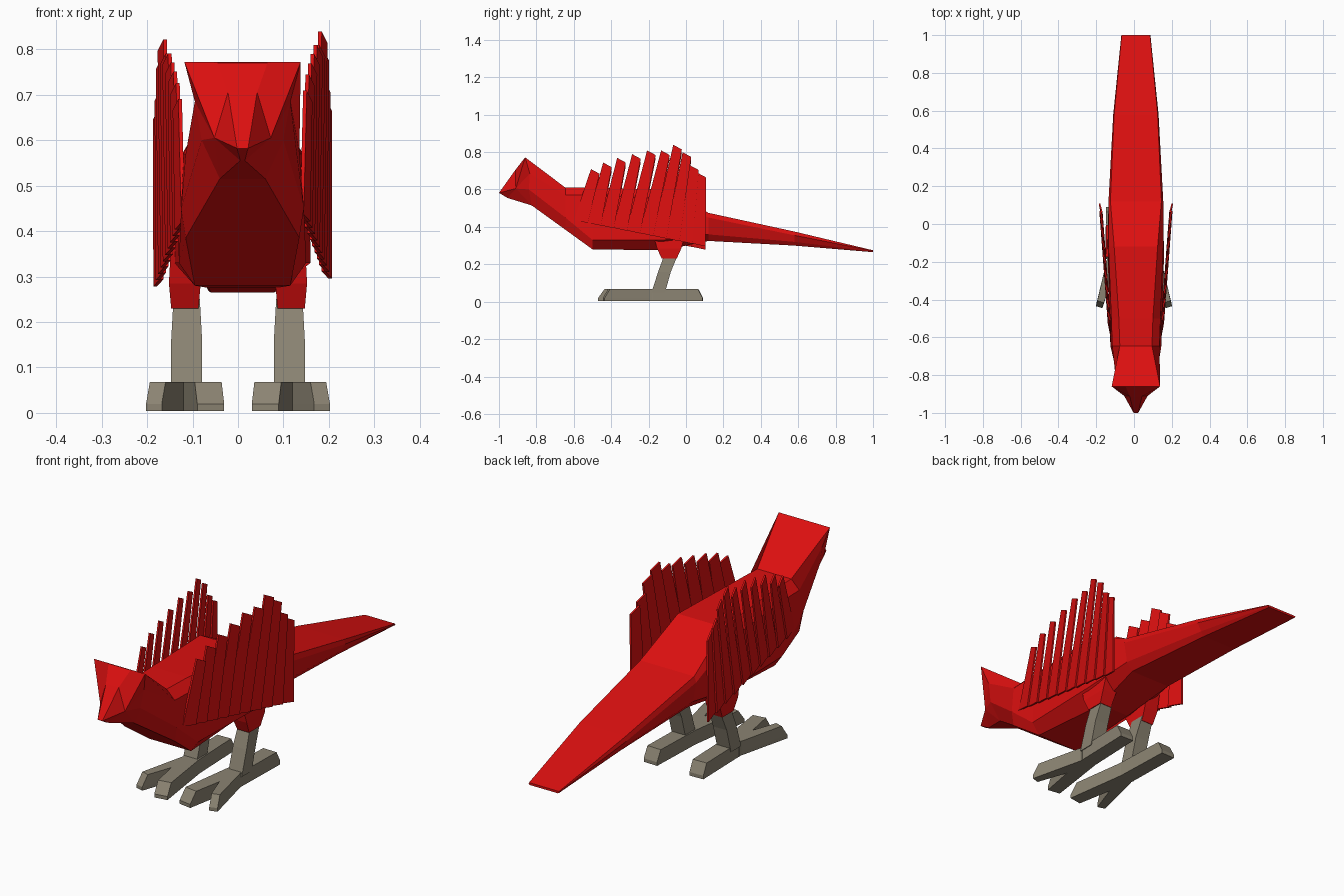
import bpy
import bmesh
from mathutils import Vector

cube = bpy.data.objects.get("Cube")
if cube:
    bpy.data.objects.remove(cube, do_unlink=True)


def make_material(name, colour):
    mat = bpy.data.materials.new(name)
    mat.use_nodes = True
    mat.diffuse_color = colour
    mat.node_tree.nodes["Principled BSDF"].inputs["Base Color"].default_value = colour
    return mat


RED = make_material("cardinal_red", (0.72, 0.005, 0.005, 1))
TAUPE = make_material("leg_taupe", (0.26, 0.23, 0.17, 1))


def finish(name, bm, mat):
    bmesh.ops.remove_doubles(bm, verts=bm.verts, dist=0.0005)
    bmesh.ops.recalc_face_normals(bm, faces=bm.faces)
    mesh = bpy.data.meshes.new(name)
    bm.to_mesh(mesh)
    bm.free()
    mesh.materials.append(mat)
    obj = bpy.data.objects.new(name, mesh)
    bpy.context.collection.objects.link(obj)
    return obj


def bridge(bm, rings):
    """Skin a list of equal-length closed rings and cap both ends."""
    loops = [[bm.verts.new(p) for p in ring] for ring in rings]
    count = len(loops[0])
    for a, b in zip(loops, loops[1:]):
        for i in range(count):
            j = (i + 1) % count
            bm.faces.new((a[i], a[j], b[j], b[i]))
    bm.faces.new(loops[0])
    bm.faces.new(loops[-1])


def prism(name, rings, mat):
    bm = bmesh.new()
    bridge(bm, rings)
    return finish(name, bm, mat)


def rect(cx, cy, z, wx, wy):
    return [(cx + sx * wx, cy + sy * wy, z)
            for sx, sy in ((-1, -1), (1, -1), (1, 1), (-1, 1))]


BODY_X = 0.01

# Body, neck and tail: y, then (half width, z) of top, shoulder, flank, belly
SECTIONS = [
    (-0.645, (.085, .61), (.125, .57), (.135, .45), (.125, .385)),
    (-0.5, (.09, .61), (.13, .57), (.14, .33), (.105, .28)),
    (-0.12, (.115, .60), (.145, .55), (.15, .33), (.075, .275)),
    (0.12, (.135, .475), (.145, .45), (.13, .36), (.1, .325)),
    (0.58, (.115, .375), (.12, .355), (.1, .32), (.085, .30)),
    (1.0, (.075, .275), (.077, .272), (.075, .268), (.07, .265)),
]
# Back of the head, leaning forward at the crest
neck = [(.128, -.86, .772), (.105, -.835, .685), (.09, -.84, .6), (.05, -.825, .515)]


def full_ring(half):
    pts = [Vector(p) for p in half]
    ring = pts + [Vector((-p.x, p.y, p.z)) for p in reversed(pts)]
    return [p + Vector((BODY_X, 0, 0)) for p in ring]


rings = [full_ring(neck)]
for y, *profile in SECTIONS:
    rings.append(full_ring([(w, y, z) for w, z in profile]))
body = prism("body", rings, RED)

# Head: crest, face and beak, mirrored from one side
HEAD = {
    "crest": neck[0], "temple": neck[1], "jaw": neck[2], "chin": neck[3],
    "crest_mid": (.055, -.86, .77), "brow": (.032, -.912, .705),
    "cheek": (.062, -.91, .605), "tip": (.012, -1.0, .582),
    "beak_under": (.005, -.955, .555),
}
FACES = ["crest crest_mid brow cheek", "crest cheek temple", "temple cheek jaw",
         "jaw cheek chin", "brow tip cheek", "cheek tip beak_under",
         "cheek beak_under chin"]
CENTRE = ["crest_mid brow", "brow tip", "tip beak_under", "beak_under chin"]
bm = bmesh.new()
both = []
for side in (1, -1):
    verts = {k: bm.verts.new((side * x + BODY_X, y, z)) for k, (x, y, z) in HEAD.items()}
    both.append(verts)
    for face in FACES:
        bm.faces.new([verts[k] for k in face.split()])
for pair in CENTRE:
    a, b = pair.split()
    bm.faces.new((both[0][a], both[0][b], both[1][b], both[1][a]))
finish("head", bm, RED)

# Wings: overlapping slat feathers along a slanted lower edge
TIPS = [(-.47, .70), (-.405, .735), (-.33, .76), (-.25, .78), (-.17, .80),
        (-.095, .80), (-.03, .83), (.02, .79), (.06, .72), (.1, .68)]


def wing_x(y):
    return 0.187 + 0.075 * (y - 0.1)


for side, label in ((1, "left"), (-1, "right")):
    bm = bmesh.new()
    for i, (tip_y, tip_z) in enumerate(TIPS):
        t = i / (len(TIPS) - 1)
        root_y = -0.565 + 0.63 * t
        root_z = 0.42 - 0.125 * t
        lift = 0.009 * side
        outline = [(root_y - .035, root_z + .008, -.004), (root_y + .04, root_z - .008, .005),
                   (tip_y + .008, tip_z - .025, .005), (tip_y - .038, tip_z, -.004)]
        layers = []
        for thick in (-.004, .004):
            layers.append([(side * (wing_x(y) + off + thick) + BODY_X, y, z + lift)
                           for y, z, off in outline])
        bridge(bm, layers)
    bmesh.ops.recalc_face_normals(bm, faces=bm.faces)
    finish(label + "_wing", bm, RED)


# Feet: a slab toe with sloping ends
def toe(name, start, end, w0, w1, slope0, slope1):
    a, b = Vector(start), Vector(end)
    along = (b - a).normalized()
    across = Vector((-along.y, along.x))
    rings = []
    for z, inset in ((0.004, 0), (0.02, 0), (0.068, 1)):
        p, q = a + along * slope0 * inset, b - along * slope1 * inset
        corners = (p - across * w0, q - across * w1, q + across * w1, p + across * w0)
        rings.append([(c.x, c.y, z) for c in corners])
    prism(name, rings, TAUPE)


for side, label in ((1, "left"), (-1, "right")):
    hip = 0.113 * side
    prism(label + "_thigh", [rect(hip, -.09, .36, .035, .085),
                             rect(hip + .004 * side, -.09, .285, .035, .065),
                             rect(hip + .004 * side, -.09, .23, .03, .04)], RED)
    prism(label + "_shin", [rect(hip, -.08, .25, .029, .036),
                            rect(hip, -.115, .16, .034, .034),
                            rect(hip, -.148, .05, .034, .036)], TAUPE)
    toe(label + "_heel", (.115 * side, .09), (.105 * side, -.24), .034, .036, .025, 0)
    toe(label + "_inner_toe", (.108 * side, -.17), (.06 * side, -.465), .036, .03, 0, .035)
    toe(label + "_outer_toe", (.115 * side, -.2), (.185 * side, -.44), .03, .018, 0, .03)
